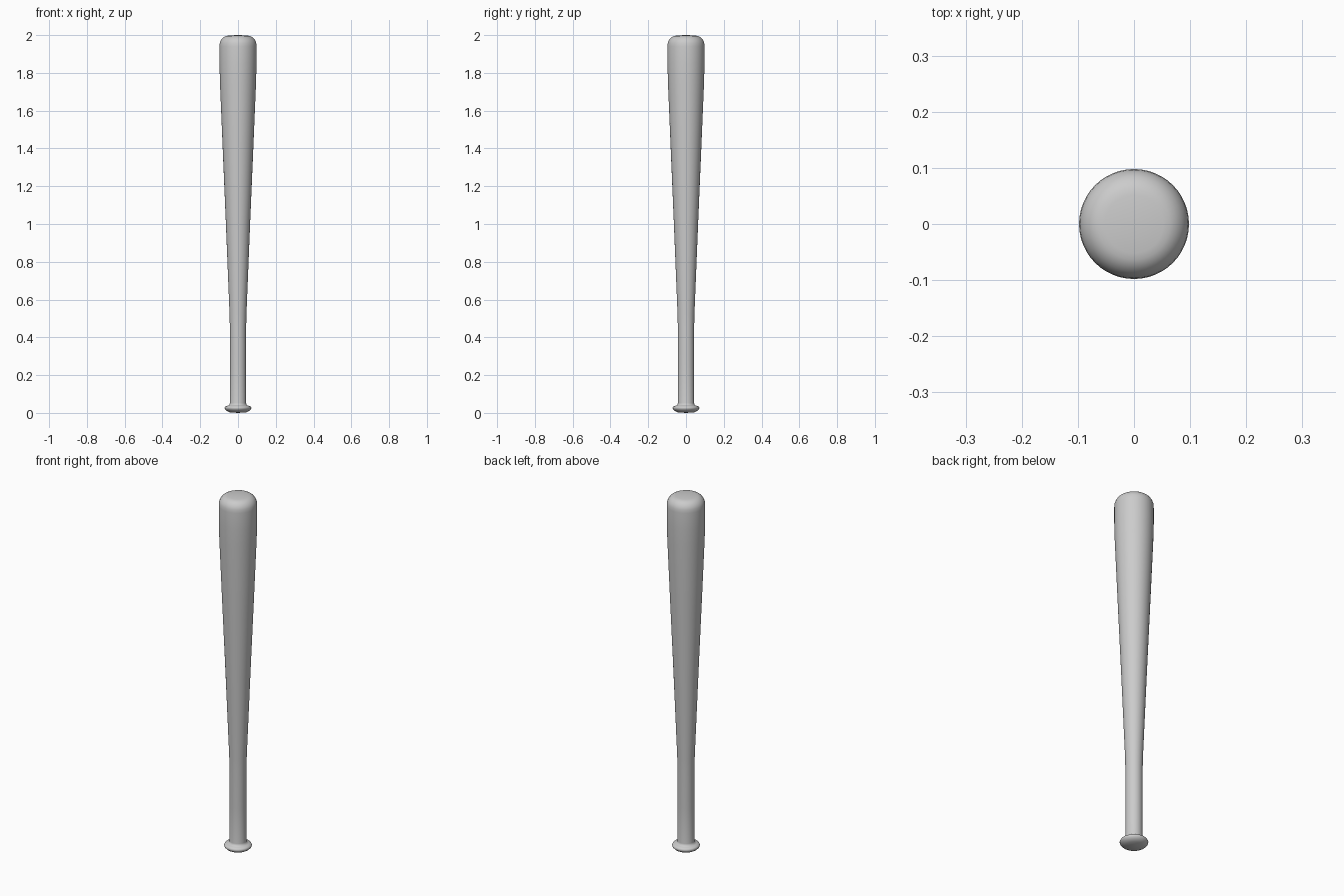
import bpy, bmesh, math

if "Cube" in bpy.data.objects:
    bpy.data.objects.remove(bpy.data.objects["Cube"])

# Bat profile from bottom to top: (radius, height)
profile = [
    (0.0, 0.0), (0.045, 0.003), (0.06, 0.011),              # knob underside
    (0.069, 0.02), (0.071, 0.027), (0.067, 0.034),          # knob rim
    (0.055, 0.038), (0.045, 0.042), (0.043, 0.052),         # knob to handle
    (0.043, 0.25), (0.043, 0.45), (0.045, 0.53),            # handle
    (0.064, 1.0), (0.081, 1.4), (0.0955, 1.75), (0.098, 1.85), (0.098, 1.94),  # barrel
]
# Rounded barrel end
for i in range(1, 7):
    a = i / 6 * math.pi / 2
    profile.append((0.052 + 0.046 * math.cos(a), 1.945 + 0.052 * math.sin(a)))
profile += [(0.03, 1.999), (0.0, 2.0)]

# Revolve the profile around z
bm = bmesh.new()
verts = [bm.verts.new((r, 0, z)) for r, z in profile]
edges = [bm.edges.new(pair) for pair in zip(verts, verts[1:])]
bmesh.ops.spin(bm, geom=verts + edges, cent=(0, 0, 0), axis=(0, 0, 1),
               angle=2 * math.pi, steps=48, use_merge=True)
bmesh.ops.remove_doubles(bm, verts=bm.verts, dist=0.0001)
bmesh.ops.recalc_face_normals(bm, faces=bm.faces)
mesh = bpy.data.meshes.new("bat")
bm.to_mesh(mesh)
bm.free()
bat = bpy.data.objects.new("bat", mesh)
bpy.context.collection.objects.link(bat)
mesh.polygons.foreach_set("use_smooth", [True] * len(mesh.polygons))
